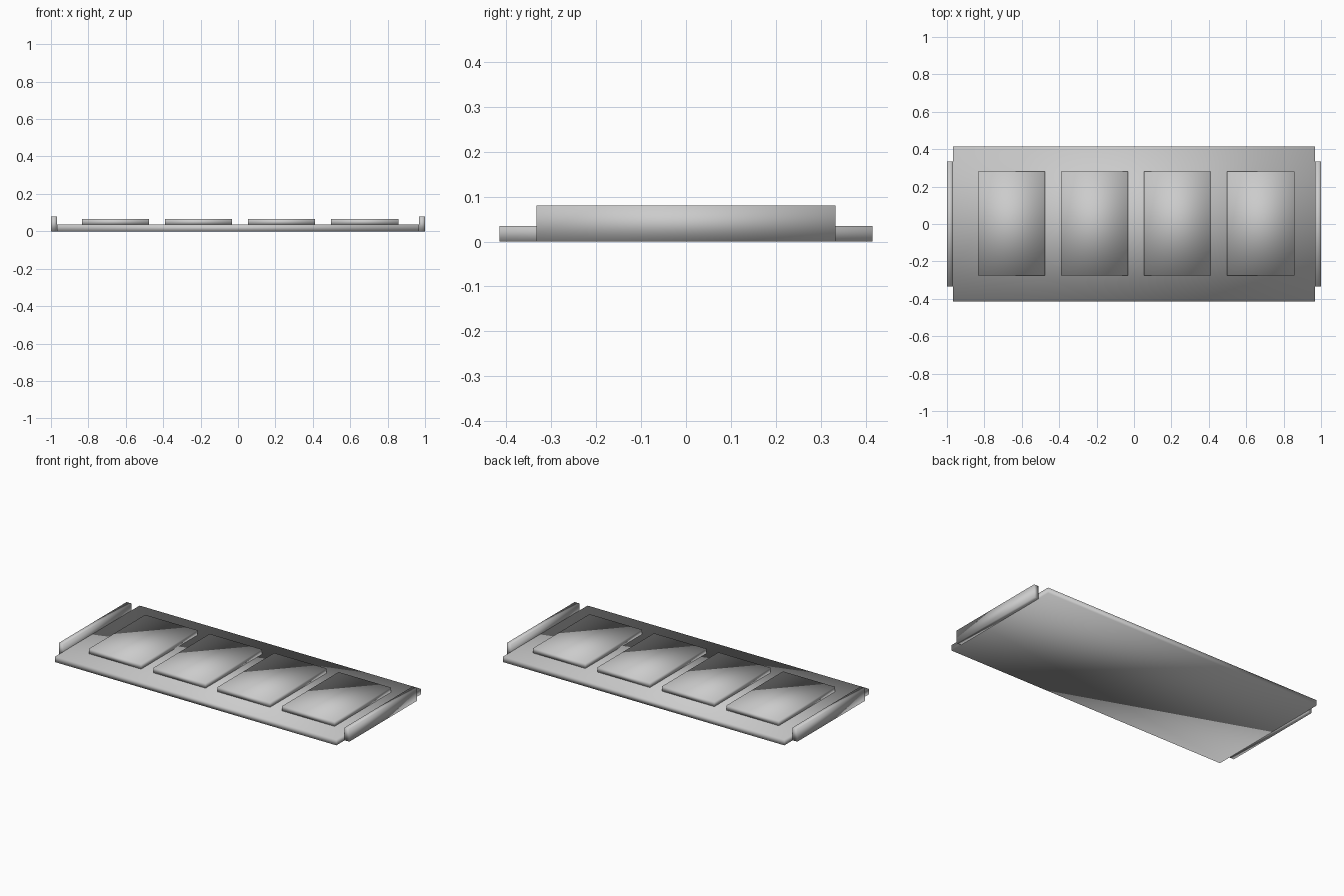
import bpy
import bmesh
from mathutils import Vector

if "Cube" in bpy.data.objects:
    bpy.data.objects.remove(bpy.data.objects["Cube"])

grey = bpy.data.materials.new("light_grey")
grey.diffuse_color = (0.6, 0.6, 0.6, 1)
grey.use_nodes = True
grey.node_tree.nodes["Principled BSDF"].inputs["Base Color"].default_value = grey.diffuse_color


def box(name, low, high):
    """Smooth-shaded box between two opposite corners."""
    low, high = Vector(low), Vector(high)
    bm = bmesh.new()
    bmesh.ops.create_cube(bm, size=1)
    for v in bm.verts:
        v.co = (low + high) / 2 + v.co * (high - low)
    for f in bm.faces:
        f.smooth = True
    mesh = bpy.data.meshes.new(name)
    bm.to_mesh(mesh)
    bm.free()
    mesh.materials.append(grey)
    obj = bpy.data.objects.new(name, mesh)
    bpy.context.collection.objects.link(obj)
    return obj


# Base plate
box("base_plate", (-0.968, -0.415, 0), (0.968, 0.415, 0.035))

# Row of four raised pads
for i in range(4):
    x = -0.835 + i * 0.444
    box(f"raised_pad_{i + 1}", (x, -0.275, 0.035), (x + 0.36, 0.28, 0.065))

# Upright rails at both ends
box("left_rail", (-1, -0.333, 0), (-0.968, 0.333, 0.08))
box("right_rail", (0.968, -0.333, 0), (1, 0.333, 0.08))
